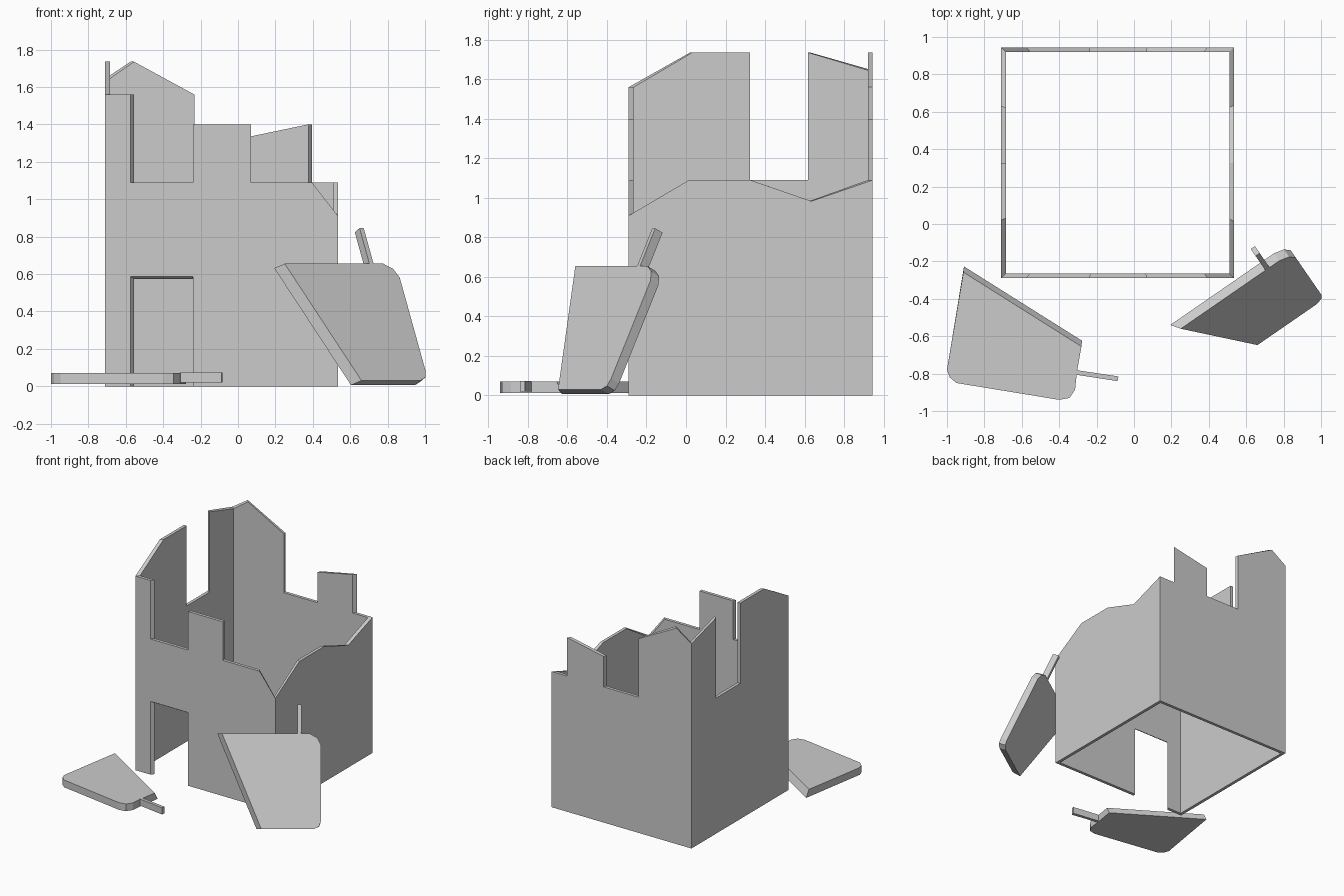
import bpy, bmesh
from mathutils import Vector

if "Cube" in bpy.data.objects:
    bpy.data.objects.remove(bpy.data.objects["Cube"])

X0, X1, Y0, Y1 = -0.71, 0.535, -0.29, 0.945
CX, CY, SHRINK = (X0 + X1) / 2, (Y0 + Y1) / 2, 0.96


def finish(bm, name):
    bmesh.ops.remove_doubles(bm, verts=bm.verts, dist=0.0005)
    bmesh.ops.recalc_face_normals(bm, faces=bm.faces)
    mesh = bpy.data.meshes.new(name)
    bm.to_mesh(mesh)
    bm.free()
    obj = bpy.data.objects.new(name, mesh)
    bpy.context.collection.objects.link(obj)
    return obj


def add_wall(bm, profile, place, ends):
    """Outer and inner skin of one wall, joined along its broken edges but open at the corners."""
    outer, inner = [], []
    for a, z in profile:
        x, y = place(a)
        zi = z - 0.015 if 0 < z < 0.6 else z  # door head slopes inward
        outer.append(bm.verts.new((x, y, z)))
        inner.append(bm.verts.new((CX + (x - CX) * SHRINK, CY + (y - CY) * SHRINK, zi)))
    bm.faces.new(outer)
    bm.faces.new(inner[::-1])
    n = len(profile)
    for i in range(n):
        j = (i + 1) % n
        if profile[i][0] == profile[j][0] and profile[i][0] in ends:
            continue
        bm.faces.new((outer[i], outer[j], inner[j], inner[i]))


def slab(name, outline, origin, ex, ey, back, cut=(0, 0)):
    """Flat plate in the plane ex, ey; its first two points form the slanted cut edge."""
    bm = bmesh.new()
    o, ex, ey, back = (Vector(v) for v in (origin, ex, ey, back))
    front, rear = [], []
    for i, (s, t) in enumerate(outline):
        front.append(bm.verts.new(o + ex * s + ey * t))
        ds, dt = cut if i < 2 else (0, 0)
        rear.append(bm.verts.new(o + ex * (s + ds) + ey * (t + dt) + back))
    bm.faces.new(front)
    bm.faces.new(rear[::-1])
    for i in range(len(outline)):
        j = (i + 1) % len(outline)
        bm.faces.new((front[i], front[j], rear[j], rear[i]))
    return finish(bm, name)


# Ruined walls
front = [(X0, 0), (-.575, 0), (-.575, .588), (-.24, .588), (-.24, 0), (X1, 0), (X1, .91),
         (.395, 1.09), (.07, 1.09), (.07, 1.40), (-.24, 1.40), (-.24, 1.09),
         (-.575, 1.09), (-.575, 1.56), (X0, 1.56)]
rear = [(X0, 0), (X1, 0), (X1, 1.09), (.395, 1.09), (.395, 1.40), (.07, 1.335), (.07, 1.09),
        (-.24, 1.09), (-.24, 1.56), (-.575, 1.735), (X0, 1.645)]
right = [(Y0, 0), (Y1, 0), (Y1, 1.09), (.635, .983), (.325, 1.09), (.015, 1.09), (Y0, .91)]
left = [(Y0, 0), (Y1, 0), (Y1, 1.645), (.63, 1.735), (.63, 1.09), (.325, 1.09),
        (.325, 1.735), (.02, 1.735), (Y0, 1.56)]
bm = bmesh.new()
add_wall(bm, front, lambda a: (a, Y0), (X0, X1))
add_wall(bm, rear, lambda a: (a, Y1), (X0, X1))
add_wall(bm, right, lambda a: (X1, a), (Y0, Y1))
add_wall(bm, left, lambda a: (X0, a), (Y0, Y1))
finish(bm, "ruined_walls")

# Broken plate lying on the ground, with its rod
flat = ((1, 0, 0), (0, 1, 0))
slab("fallen_plate",
     [(-.912, -.258), (-.281, -.655), (-.305, -.79), (-.315, -.885), (-.345, -.93), (-.40, -.94),
      (-.95, -.85), (-.985, -.82), (-1, -.78)],
     (0, 0, .07), *flat, (0, 0, -.058), cut=(.003, .031))
slab("fallen_rod", [(-.31, -.781), (-.083, -.815), (-.088, -.84), (-.31, -.806)],
     (0, 0, .074), *flat, (0, 0, -.054))

# Broken plate leaning against the right wall, with its rod
u, d = Vector((.823, .568, 0)), Vector((.249, -.361, -.899))
n = d.cross(u)
base = (.25, -.56, .655)
slab("leaning_plate",
     [(.288, .695), (0, 0), (.64, 0), (.695, .03), (.722, .083), (.722, .635), (.71, .675), (.67, .695)],
     base, u, d, n * .054 if n.y > 0 else n * -.054, cut=(-.035, 0))
slab("leaning_rod", [(.55, .01), (.55, -.212), (.577, -.212), (.577, .01)],
     base, u, d, n * .05 if n.y > 0 else n * -.05)
